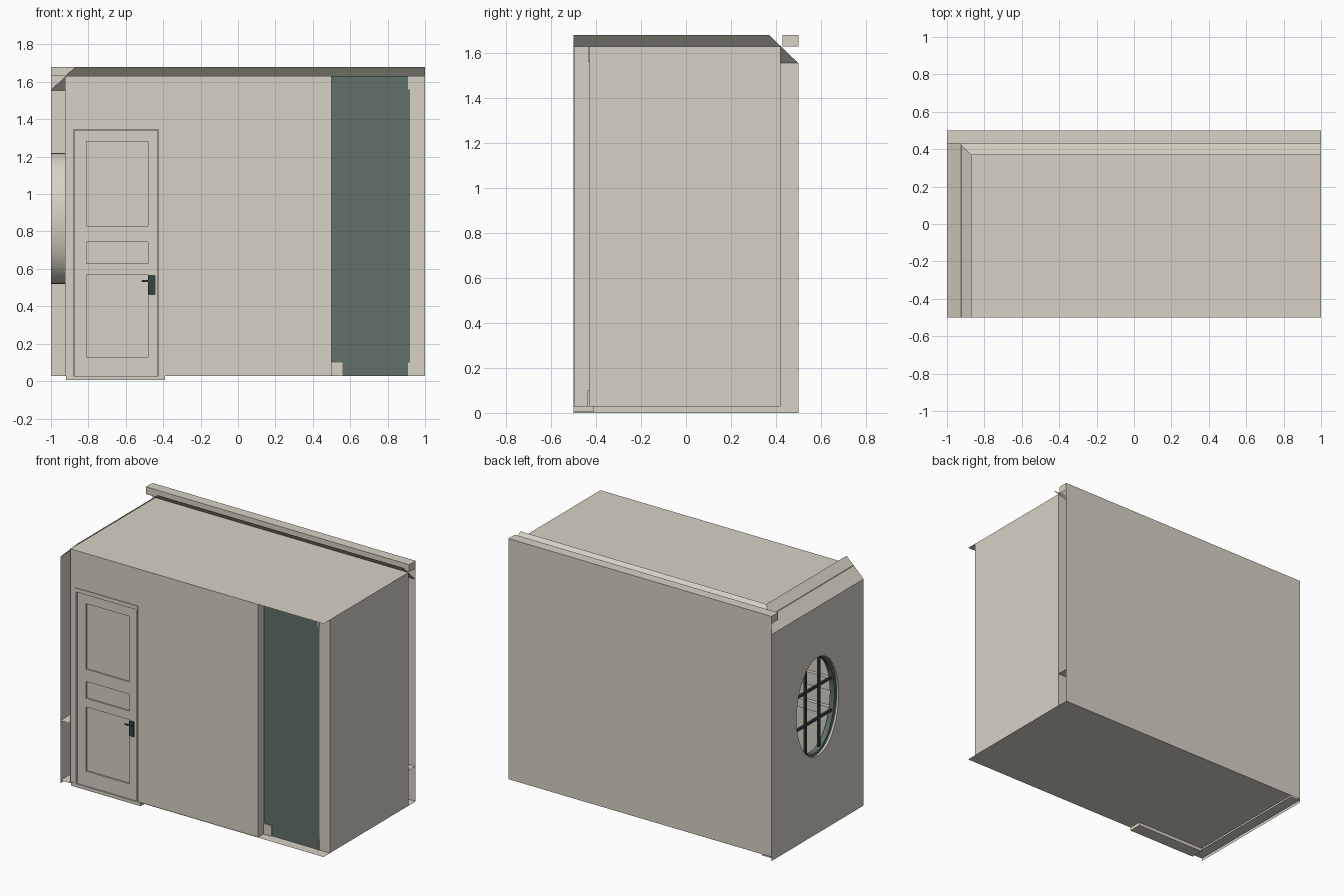
import bpy, bmesh, math

if "Cube" in bpy.data.objects:
    bpy.data.objects.remove(bpy.data.objects["Cube"])


def material(name, rgb):
    m = bpy.data.materials.new(name)
    m.diffuse_color = (*rgb, 1)
    m.use_nodes = True
    m.node_tree.nodes["Principled BSDF"].inputs["Base Color"].default_value = m.diffuse_color
    return m


PLASTER = material("warm_plaster", (0.68, 0.645, 0.555))
TEAL = material("dark_teal", (0.12, 0.165, 0.14))
METAL = material("dark_metal", (0.04, 0.055, 0.055))


def finish(name, bm, mat):
    me = bpy.data.meshes.new(name)
    bm.to_mesh(me)
    bm.free()
    me.materials.append(mat)
    ob = bpy.data.objects.new(name, me)
    bpy.context.collection.objects.link(ob)
    return ob


def sheet(name, pts, mat=PLASTER):
    bm = bmesh.new()
    bm.faces.new([bm.verts.new(p) for p in pts])
    return finish(name, bm, mat)


def wall_x(name, x, y0, y1, z0, z1, mat=PLASTER):
    return sheet(name, [(x, y0, z0), (x, y1, z0), (x, y1, z1), (x, y0, z1)], mat)


def wall_y(name, y, x0, x1, z0, z1, mat=PLASTER):
    return sheet(name, [(x0, y, z0), (x1, y, z0), (x1, y, z1), (x0, y, z1)], mat)


def slab_z(name, z, x0, x1, y0, y1, mat=PLASTER):
    return sheet(name, [(x0, y0, z), (x1, y0, z), (x1, y1, z), (x0, y1, z)], mat)


def box(name, x0, x1, y0, y1, z0, z1, mat=PLASTER, bevel=0):
    bm = bmesh.new()
    bmesh.ops.create_cube(bm, size=1)
    for v in bm.verts:
        v.co = ((x0 + x1) / 2 + v.co.x * (x1 - x0),
                (y0 + y1) / 2 + v.co.y * (y1 - y0),
                (z0 + z1) / 2 + v.co.z * (z1 - z0))
    if bevel:
        bmesh.ops.bevel(bm, geom=bm.edges[:], offset=bevel, segments=2, affect='EDGES')
    return finish(name, bm, mat)


# Oval window dimensions
RY, RZ, CZ, N = 0.24, 0.35, 0.87, 48


def oval(bm, x, inset=0):
    return [bm.verts.new((x, (RY - inset) * math.cos(2 * math.pi * i / N),
                          CZ + (RZ - inset) * math.sin(2 * math.pi * i / N))) for i in range(N)]


def holed_wall(name, x, y0, y1, z0, z1):
    bm = bmesh.new()
    rect = [bm.verts.new(p) for p in ((x, y0, z0), (x, y1, z0), (x, y1, z1), (x, y0, z1))]
    edges = []
    for loop in (rect, oval(bm, x)):
        edges += [bm.edges.new((loop[i - 1], loop[i])) for i in range(len(loop))]
    bmesh.ops.triangle_fill(bm, edges=edges, use_beauty=True, normal=(-1, 0, 0))
    return finish(name, bm, PLASTER)


def oval_band(name, sections, mat, closed=False):
    bm = bmesh.new()
    rings = [oval(bm, x, inset) for x, inset in sections]
    for a in range(len(rings) - (0 if closed else 1)):
        r, s = rings[a], rings[(a + 1) % len(rings)]
        for i in range(N):
            bm.faces.new((r[i - 1], r[i], s[i], s[i - 1]))
    ob = finish(name, bm, mat)
    bpy.context.view_layer.objects.active = ob
    ob.select_set(True)
    bpy.ops.object.shade_smooth_by_angle(angle=math.radians(35))
    ob.select_set(False)


# Key planes of the room
XI, YI, YF, ZF, ZC = -0.925, 0.42, -0.495, 0.028, 1.63

# Room shell
slab_z("floor", ZF, XI, 1, -0.5, 0.5)
slab_z("ceiling", ZC, XI, 1, -0.5, YI)
wall_x("right_wall", 1, -0.43, YI, ZF, ZC)
wall_y("back_inner_wall", YI, XI, 1, ZF, ZC)
wall_y("back_outer_wall", 0.5, -1, 1, ZF, 1.68)
holed_wall("left_inner_wall", XI, -0.5, YI, ZF, ZC)
holed_wall("left_outer_wall", -1, -0.5, 0.5, 0, 1.555)
slab_z("left_cavity_floor", 0.02, -1, XI, -0.5, 0.5)
slab_z("left_cavity_ledge", 0.43, -1, XI, -0.5, YI)
slab_z("back_cavity_ledge", 0.27, -1, 1, YI, 0.495)

# Front wall around the door, and the recess at the right
wall_y("front_wall_left", YF, XI, -0.89, ZF, ZC)
wall_y("front_wall_over_door", YF, -0.89, -0.415, 1.37, ZC)
wall_y("front_wall_middle", YF, -0.415, 0.5, ZF, ZC)
wall_x("recess_side", 0.5, YF, -0.43, ZF, ZC)
wall_y("recess_panel", -0.43, 0.5, 0.92, ZF, ZC, TEAL)
wall_y("recess_post", -0.43, 0.92, 1, ZF, ZC)
box("recess_skirting", 0.5, 0.56, -0.438, -0.43, ZF, 0.1)
box("recess_skirting_end", 0.91, 0.92, -0.438, -0.43, ZF, 0.1)
box("recess_corner_trim", 0.91, 0.92, -0.436, -0.43, 1.56, ZC)

# Sloped crown strips, mitred at the back left corner
sheet("left_crown", [(-1, -0.5, 1.555), (-0.87, -0.5, 1.68), (-0.87, 0.37, 1.68), (-1, 0.5, 1.555)])
sheet("back_crown", [(-1, 0.495, 1.555), (1, 0.495, 1.555), (1, 0.37, 1.68), (-0.87, 0.37, 1.68)])

# Beam along the top of the back wall
slab_z("back_beam_top", 1.68, -1, 1, 0.43, 0.5)
wall_y("back_beam_face", 0.43, -1, 1, ZC, 1.68)
for n, x in (("left", -1), ("right", 1)):
    wall_x("back_beam_end_" + n, x, 0.43, 0.5, ZC, 1.68)

# Oval window: reveal, sash and glazing bars
oval_band("window_reveal", [(-1, 0), (XI, 0)], PLASTER)
oval_band("window_casing", [(-1, 0), (-1, 0.012), (-0.985, 0.012), (-0.985, 0)], PLASTER, True)
oval_band("window_sash", [(-0.975, 0), (-0.975, 0.022), (-0.94, 0.022), (-0.94, 0)], TEAL, True)
for s in (-1, 1):
    y, z = s * 0.073, s * 0.112
    h = (RZ - 0.02) * math.sqrt(1 - (y / RY) ** 2)
    w = (RY - 0.02) * math.sqrt(1 - (z / RZ) ** 2)
    box("upright_bar", -0.965, -0.95, y - 0.008, y + 0.008, CZ - h, CZ + h, METAL)
    box("cross_bar", -0.965, -0.95, -w, w, CZ + z - 0.008, CZ + z + 0.008, METAL)

# Door frame and sill
box("door_jamb_left", -0.893, -0.88, -0.5, -0.45, ZF, 1.372)
box("door_jamb_right", -0.425, -0.412, -0.5, -0.45, ZF, 1.372)
box("door_head", -0.88, -0.425, -0.5, -0.45, 1.345, 1.372)
box("door_sill", -0.92, -0.39, -0.5, -0.41, 0.005, ZF)

# Door leaf: stiles, rails and three sunken panels
D0, D1 = -0.49, -0.455
wall_y("door_panels", D0 + 0.01, -0.82, -0.47, 0.1, 1.3)
box("door_stile_left", -0.878, -0.81, D0, D1, ZF, 1.343)
box("door_stile_right", -0.48, -0.427, D0, D1, ZF, 1.343)
for i, (z0, z1) in enumerate(((ZF, 0.13), (0.57, 0.63), (0.745, 0.83), (1.28, 1.343))):
    box("door_rail_%d" % i, -0.81, -0.48, D0, D1, z0, z1)

# Door handle
box("handle_plate", -0.482, -0.442, -0.496, -0.488, 0.46, 0.567, METAL, 0.003)
box("handle_lever", -0.515, -0.455, -0.5, -0.494, 0.53, 0.54, METAL, 0.002)
